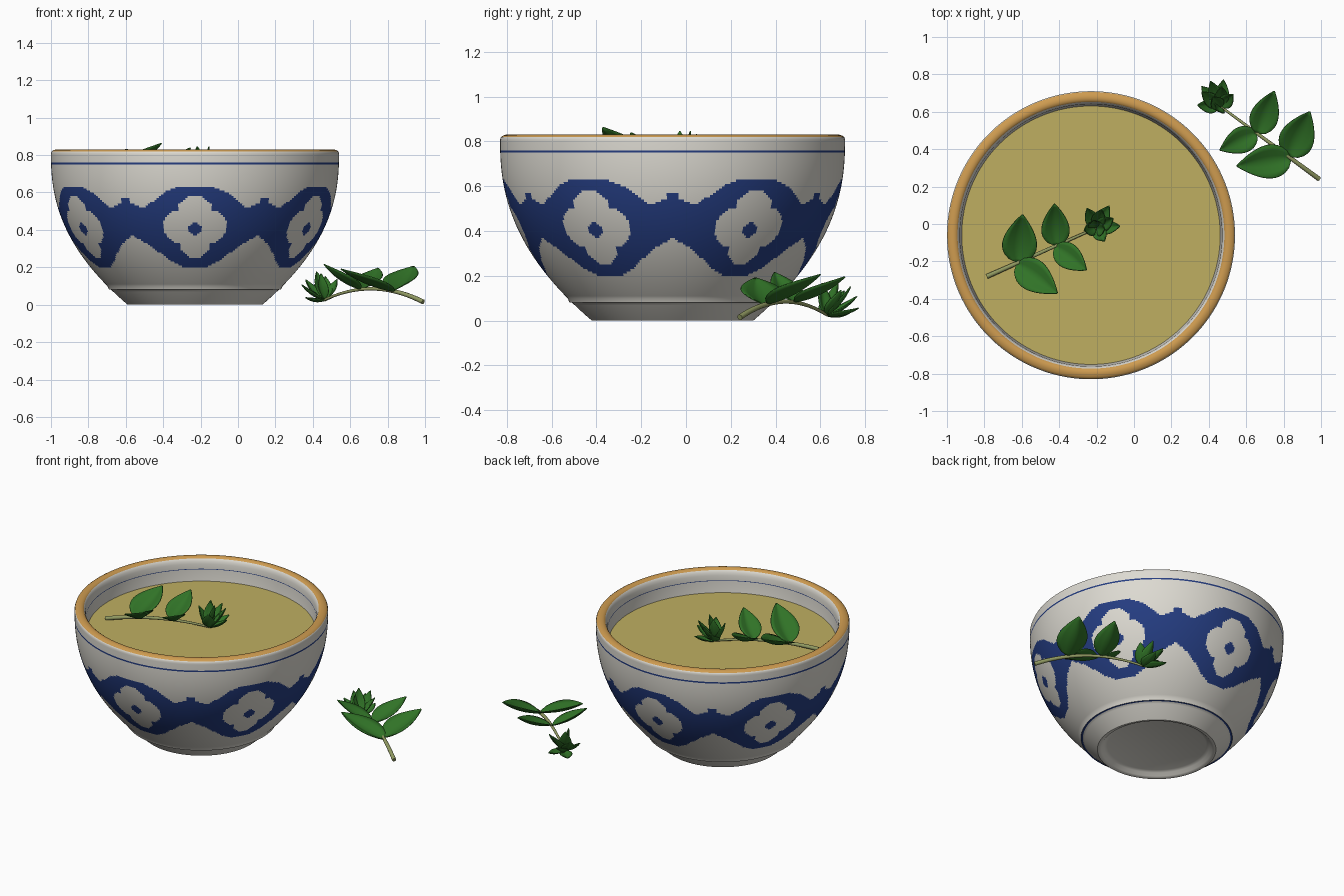
import bpy, bmesh, math
from mathutils import Vector

cube = bpy.data.objects.get("Cube")
if cube:
    bpy.data.objects.remove(cube, do_unlink=True)


def material(name, rgb):
    m = bpy.data.materials.new(name)
    m.use_nodes = True
    m.diffuse_color = (*rgb, 1)
    bsdf = next(n for n in m.node_tree.nodes if n.type == 'BSDF_PRINCIPLED')
    bsdf.inputs["Base Color"].default_value = (*rgb, 1)
    return m


WHITE = material("glazed white", (0.72, 0.70, 0.64))
BLUE = material("cobalt blue", (0.018, 0.046, 0.22))
GOLD = material("gold rim", (0.62, 0.33, 0.08))
BROTH = material("yellow broth", (0.52, 0.43, 0.12))
LEAF = material("leaf green", (0.03, 0.17, 0.02))
STEM = material("stem green", (0.28, 0.32, 0.12))

CENTRE = Vector((-0.23, -0.06, 0))
SURFACE = 0.68


def finish(bm, name, mats, location=(0, 0, 0), sharp=40):
    me = bpy.data.meshes.new(name)
    for f in bm.faces:
        f.smooth = True
    bm.to_mesh(me)
    bm.free()
    for m in mats:
        me.materials.append(m)
    me.set_sharp_from_angle(angle=math.radians(sharp))
    ob = bpy.data.objects.new(name, me)
    ob.location = location
    bpy.context.collection.objects.link(ob)
    return ob


def lathe(name, profile, mats, rule=None, steps=360):
    bm = bmesh.new()
    vs = [bm.verts.new((r, 0, z)) for r, z in profile]
    es = [bm.edges.new(pair) for pair in zip(vs, vs[1:])]
    bmesh.ops.spin(bm, geom=vs + es, cent=(0, 0, 0), axis=(0, 0, 1),
                   angle=math.tau, steps=steps)
    bmesh.ops.remove_doubles(bm, verts=bm.verts, dist=1e-5)
    bmesh.ops.recalc_face_normals(bm, faces=bm.faces)
    if rule:
        for f in bm.faces:
            f.material_index = rule(f.calc_center_median())
    return finish(bm, name, mats, CENTRE)


# Bowl: profile and painted decoration
def outer(z):
    return 0.36 + 0.41 * (1 - max(0, 1 - z / 0.8) ** 2.3)


def lerp(points, x):
    for (a, p), (b, q) in zip(points, points[1:]):
        if x <= b:
            return p + (q - p) * (x - a) / (b - a)
    return points[-1][1]


TOP_EDGE = [(0, .63), (8, .625), (13, .6), (18, .55), (22, .515),
            (25, .53), (27.5, .54), (28, .565), (30, .57)]
LOW_EDGE = [(0, .195), (7, .205), (13, .235), (18, .28), (24, .33), (30, .37)]


def medallion(angle, z):
    off = (angle + 30) % 60 - 30
    if not lerp(LOW_EDGE, abs(off)) < z < lerp(TOP_EDGE, abs(off)):
        return False
    u, v = math.radians(off) * 0.69, z - 0.415
    if math.hypot(u, v + 0.01) < 0.034:
        return True
    d = 0.08
    return all(math.hypot(u - a, v - b) > 0.088
               for a, b in ((d, 0), (-d, 0), (0, d), (0, -d)))


def glaze(c):
    r, z = math.hypot(c.x, c.y), c.z
    outside = abs(r - outer(z)) < 0.03
    if z > 0.822:
        return 2
    if abs(z - 0.755) < 0.005 and outside:
        return 1
    if abs(z - 0.757) < 0.002:
        return 1
    if outside and 0.08 < z < 0.081 and r > 0.4:
        return 1
    if outside and medallion(math.degrees(math.atan2(c.y, c.x)) + 90, z):
        return 1
    return 0


profile = [(0, .03), (.3, .03), (.32, .022), (.335, .006), (.348, 0), (.36, 0)]
for i in range(1, 82):
    z = i / 100
    if i != 9:
        profile.append((outer(z), z))
    if i == 8:  # fine ledge carrying the lower line
        profile.append((outer(z) + 0.012, z + 0.001))
profile += [(.766, .82), (.757, .826), (.745, .83), (.733, .831), (.721, .828),
            (.713, .822), (.705, .808), (.701, .79), (.699, .759), (.699, .755)]
profile += [(outer(z) - 0.074, z) for z in (.68, .6, .5, .4, .3, .2, .1)] + [(0, .08)]
lathe("bowl", profile, [WHITE, BLUE, GOLD], glaze)
lathe("broth", [(0, SURFACE), (0.691, SURFACE)], [BROTH], steps=96)


# Herb sprigs
def add_leaf(bm, base, tip, width, fold=0.45, sag=0.02):
    base, tip = Vector(base), Vector(tip)
    along = (tip - base).normalized()
    side = along.cross(Vector((0, 0, 1))).normalized()
    up = side.cross(along)
    rows, cols = 12, 6
    grid = []
    for i in range(rows + 1):
        t = i / rows
        half = width / 2 * max(0.02, math.sin(math.pi * t ** 0.75)) ** 0.85
        mid = base.lerp(tip, t) - up * sag * 4 * t * (1 - t)
        row = []
        for j in range(cols + 1):
            s = 2 * j / cols - 1
            row.append(bm.verts.new(mid + side * s * half + up * abs(s) * half * fold))
        grid.append(row)
    for a, b in zip(grid, grid[1:]):
        for j in range(cols):
            bm.faces.new((a[j], a[j + 1], b[j + 1], b[j]))


def sprig(name, start, end, arch, leaves, axis):
    start, end = Vector(start), Vector(end)

    def on_stem(t):
        return start.lerp(end, t) + Vector((0, 0, arch * 4 * t * (1 - t)))

    # Arched, tapering stem
    cu = bpy.data.curves.new(name + "_stem", 'CURVE')
    cu.dimensions = '3D'
    cu.bevel_depth = 0.013
    cu.bevel_resolution = 3
    cu.use_fill_caps = True
    sp = cu.splines.new('POLY')
    n = 20
    sp.points.add(n)
    for i, p in enumerate(sp.points):
        p.co = (*on_stem(i / n), 1)
        p.radius = 1 - 0.5 * i / n
    sp.use_smooth = True
    cu.materials.append(STEM)
    bpy.context.collection.objects.link(bpy.data.objects.new(name + "_stem", cu))

    # Paired leaves along the stem
    bm = bmesh.new()
    for t, tip, width in leaves:
        add_leaf(bm, on_stem(t), tip, width)

    # Rosette of small leaves at the end
    axis = Vector(axis).normalized()
    u = axis.orthogonal().normalized()
    v = axis.cross(u)
    for count, spread, height, turn in ((5, 0.105, 0.10, 0.3), (4, 0.055, 0.155, 0.9)):
        for k in range(count):
            a = math.tau * k / count + turn
            out = u * math.cos(a) + v * math.sin(a)
            tip = end + axis * height + out * spread
            tip.z = max(tip.z, start.z + 0.02)
            add_leaf(bm, end + out * 0.008, tip, 0.075, sag=0.012)
    ob = finish(bm, name + "_leaves", [LEAF], sharp=60)
    mod = ob.modifiers.new("thickness", 'SOLIDIFY')
    mod.thickness = 0.005
    mod.offset = 0


sprig("floating_sprig", (-.785, -.28, SURFACE + .008), (-.2, -.02, SURFACE + .008), 0.03,
      [(.28, (-.596, .05, .83), .185), (.27, (-.41, -.37, .862), .17),
       (.63, (-.425, .107, .828), .15), (.62, (-.254, -.246, .838), .135)],
      (.2, .25, .8))
sprig("resting_sprig", (.99, .24, .015), (.46, .63, .025), 0.065,
      [(.31, (.94, .60, .205), .185), (.28, (.55, .31, .19), .18),
       (.62, (.75, .71, .195), .15), (.63, (.46, .395, .215), .14)],
      (-.25, .5, .65))
